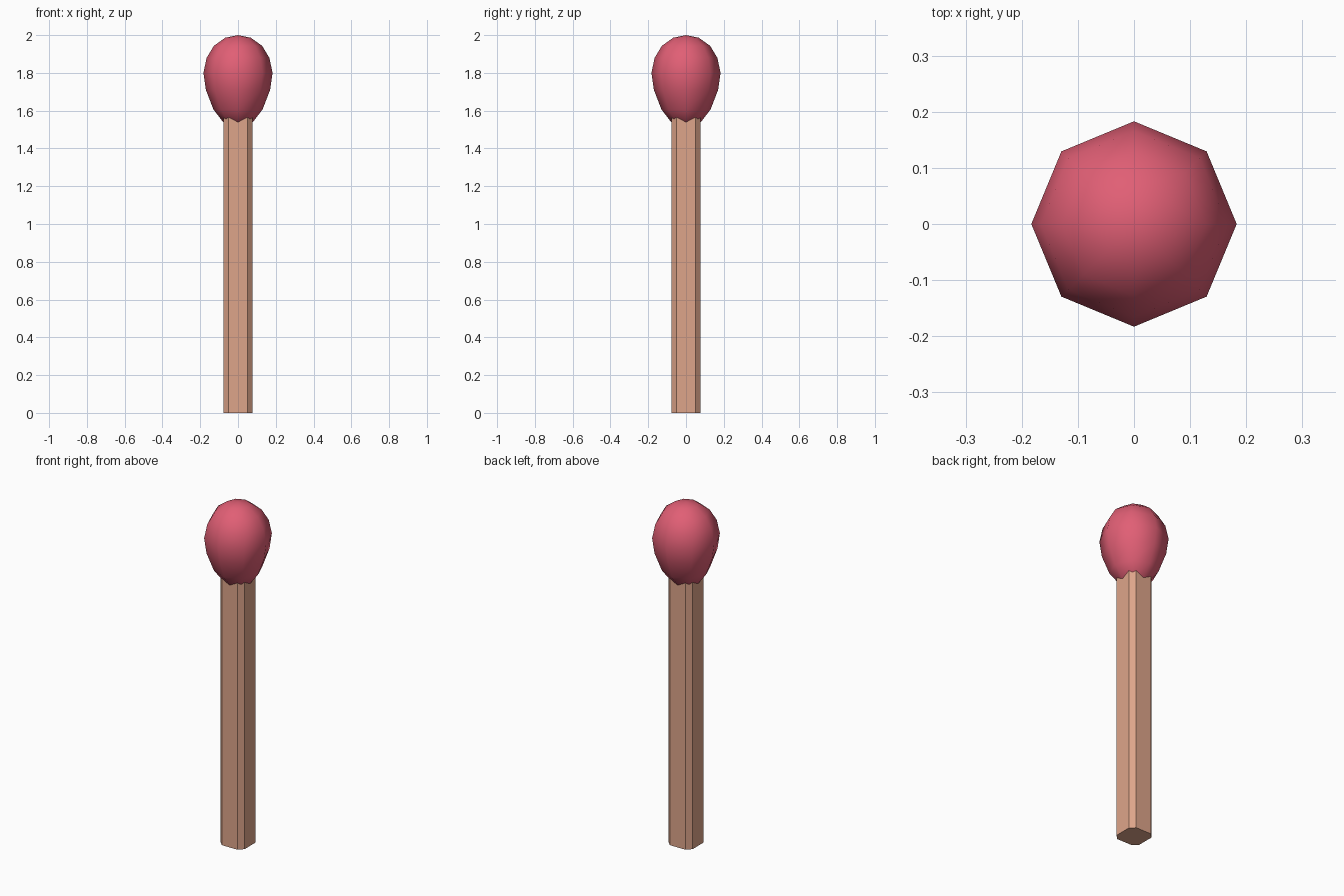
import bpy, bmesh, math

if "Cube" in bpy.data.objects:
    bpy.data.objects.remove(bpy.data.objects["Cube"])


def material(name, rgb):
    m = bpy.data.materials.new(name)
    m.diffuse_color = (*rgb, 1)
    m.use_nodes = True
    m.node_tree.nodes["Principled BSDF"].inputs["Base Color"].default_value = m.diffuse_color
    return m


def finish(bm, name, mat):
    bmesh.ops.recalc_face_normals(bm, faces=bm.faces)
    me = bpy.data.meshes.new(name)
    bm.to_mesh(me)
    bm.free()
    me.materials.append(mat)
    ob = bpy.data.objects.new(name, me)
    bpy.context.collection.objects.link(ob)
    return ob


wood = material("pale wood", (0.73, 0.376, 0.254))
red = material("soft red", (0.75, 0.114, 0.178))

# Stick: square bar with chamfered corners
H, C = 0.078, 0.05
section = [(H, -C), (H, C), (C, H), (-C, H), (-H, C), (-H, -C), (-C, -H), (C, -H)]
bm = bmesh.new()
base = bm.faces.new([bm.verts.new((x, y, 0)) for x, y in section])
ext = bmesh.ops.extrude_face_region(bm, geom=[base], use_keep_orig=True)
top = [v for v in ext["geom"] if isinstance(v, bmesh.types.BMVert)]
bmesh.ops.translate(bm, verts=top, vec=(0, 0, 1.6))
finish(bm, "match_stick", wood)

# Head: eight-sided egg profile, smooth shaded
profile = [(0, 1.51), (0.075, 1.535), (0.13, 1.606), (0.17, 1.71), (0.183, 1.80),
           (0.166, 1.88), (0.128, 1.943), (0.068, 1.986), (0, 2.0)]
bm = bmesh.new()
verts = [bm.verts.new((r, 0, z)) for r, z in profile]
edges = [bm.edges.new(p) for p in zip(verts, verts[1:])]
bmesh.ops.spin(bm, geom=verts + edges, cent=(0, 0, 0), axis=(0, 0, 1),
               angle=math.tau, steps=8)
bmesh.ops.remove_doubles(bm, verts=bm.verts, dist=0.0005)
for f in bm.faces:
    f.smooth = True
finish(bm, "match_head", red)
